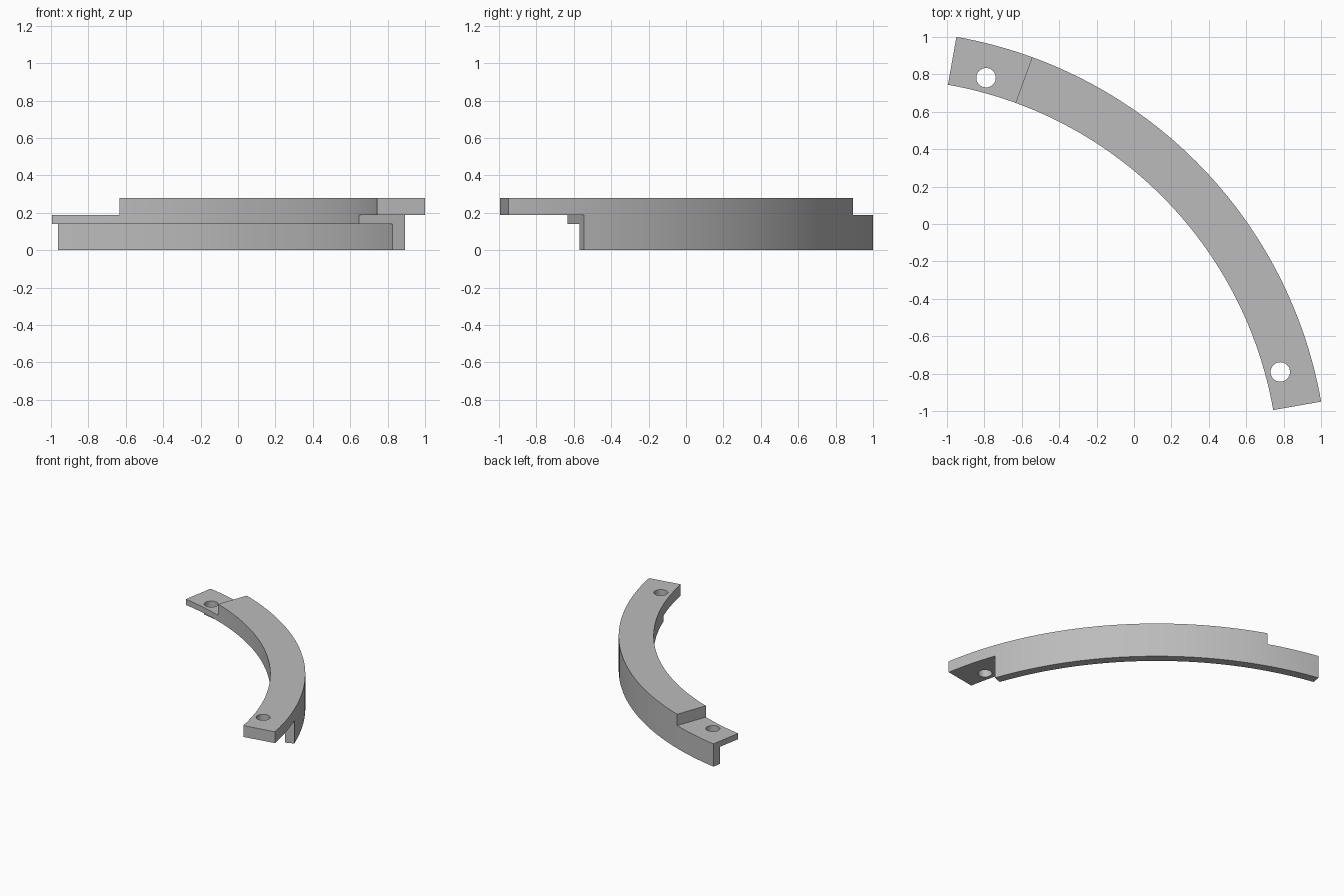
import bpy, bmesh, math
from mathutils import Vector

if "Cube" in bpy.data.objects:
    bpy.data.objects.remove(bpy.data.objects["Cube"])

CENTER = -1.367                      # arc centre on x and y
R_IN, R_LIP, R_OUT = 2.144, 2.333, 2.404
Z_LIP, Z_MID, Z_TOP = 0.14, 0.187, 0.28


def polar(r, deg, z):
    a = math.radians(deg)
    return Vector((CENTER + r * math.cos(a), CENTER + r * math.sin(a), z))


def finish(bm, name):
    bmesh.ops.recalc_face_normals(bm, faces=bm.faces)
    mesh = bpy.data.meshes.new(name)
    bm.to_mesh(mesh)
    bm.free()
    obj = bpy.data.objects.new(name, mesh)
    bpy.context.collection.objects.link(obj)
    return obj


def sweep(name, profile, start, end, steps):
    """Sweep an (r, z) profile along the arc and cap both ends."""
    bm = bmesh.new()
    rings = [[bm.verts.new(polar(r, start + (end - start) * i / steps, z))
              for r, z in profile] for i in range(steps + 1)]
    n = len(profile)
    for a, b in zip(rings, rings[1:]):
        for j in range(n):
            k = (j + 1) % n
            bm.faces.new((a[j], a[k], b[k], b[j]))
    bm.faces.new(rings[0])
    bm.faces.new(rings[-1])
    return finish(bm, name)


def box_profile(z0, z1):
    return [(1.9, z0), (2.7, z0), (2.7, z1), (1.9, z1)]


def hole_cutter(name, deg):
    bm = bmesh.new()
    bmesh.ops.create_cone(bm, cap_ends=True, segments=40, radius1=0.052,
                          radius2=0.052, depth=1.0)
    bmesh.ops.translate(bm, verts=bm.verts, vec=polar(2.225, deg, 0.2))
    return finish(bm, name)


# Curved body: flat flange with a thin wall hanging from its outer edge
body = sweep("curved_bracket",
             [(R_IN, Z_LIP), (R_LIP, Z_LIP), (R_LIP, 0), (R_OUT, 0),
              (R_OUT, Z_TOP), (R_IN, Z_TOP)], 10, 80, 64)

# Half-lap joints at the two ends, and a screw hole through each
cutters = [
    sweep("lower_lap_cutter", box_profile(-0.2, Z_MID), 5, 20, 6),
    sweep("upper_lap_cutter", box_profile(Z_MID, 0.5), 70, 85, 6),
    hole_cutter("front_hole_cutter", 15),
    hole_cutter("back_hole_cutter", 75),
]
bpy.context.view_layer.objects.active = body
body.select_set(True)
for cutter in cutters:
    cutter.hide_render = True
    mod = body.modifiers.new(cutter.name, 'BOOLEAN')
    mod.operation = 'DIFFERENCE'
    mod.solver = 'EXACT'
    mod.object = cutter
    bpy.ops.object.modifier_apply(modifier=mod.name)
for cutter in cutters:
    bpy.data.objects.remove(cutter)

# Plain grey finish
grey = bpy.data.materials.new("grey")
grey.diffuse_color = (0.5, 0.5, 0.5, 1)
grey.use_nodes = True
grey.node_tree.nodes["Principled BSDF"].inputs["Base Color"].default_value = grey.diffuse_color
body.data.materials.clear()
body.data.materials.append(grey)
bpy.ops.object.shade_smooth_by_angle(angle=math.radians(30))
